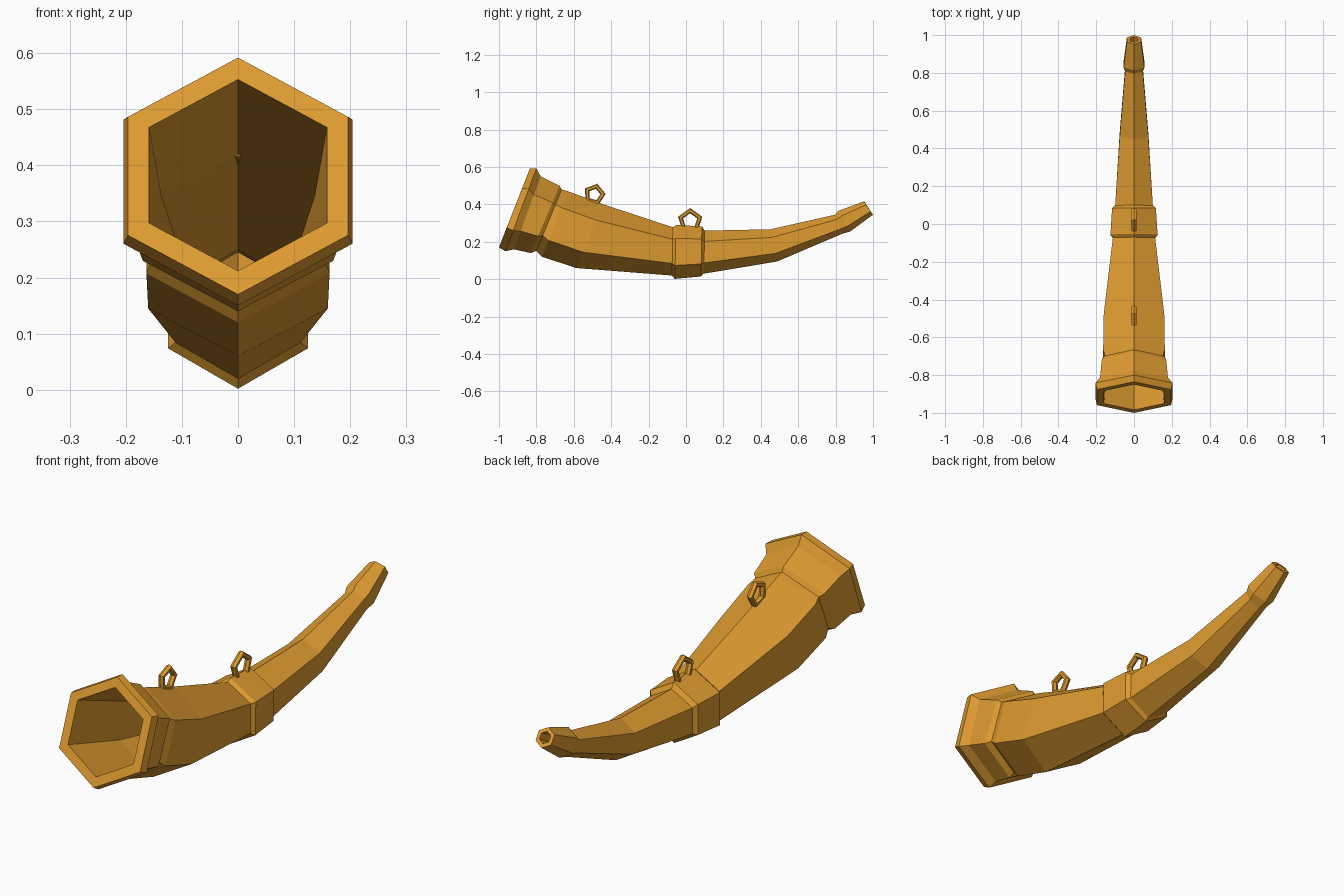
import bpy, bmesh
from math import pi, sin, cos, radians
from mathutils import Matrix, Vector

cube = bpy.data.objects.get("Cube")
if cube:
    bpy.data.objects.remove(cube, do_unlink=True)

brass = bpy.data.materials.new("golden brass")
brass.use_nodes = True
colour = (0.74, 0.33, 0.03, 1)
brass.diffuse_color = colour
brass.node_tree.nodes["Principled BSDF"].inputs["Base Color"].default_value = colour

SIDES = 6


def hexagon(bm, section):
    """Regular hexagon ring whose ridge and keel points are given as y, z, y, z."""
    top, bottom = Vector((0, *section[:2])), Vector((0, *section[2:]))
    centre, up = (top + bottom) / 2, (top - bottom) / 2
    side = Vector((up.length, 0, 0))
    return [bm.verts.new(centre + up * cos(a) + side * sin(a))
            for a in (2 * pi * k / SIDES for k in range(SIDES))]


def tube(name, sections):
    """Hollow shell: rings bridged in order, last one joined to the first."""
    bm = bmesh.new()
    rings = [hexagon(bm, s) for s in sections]
    for a, b in zip(rings, rings[1:] + rings[:1]):
        for k in range(SIDES):
            n = (k + 1) % SIDES
            bm.faces.new((a[k], a[n], b[n], b[k]))
    bmesh.ops.recalc_face_normals(bm, faces=bm.faces)
    mesh = bpy.data.meshes.new(name)
    bm.to_mesh(mesh)
    bm.free()
    mesh.materials.append(brass)
    ob = bpy.data.objects.new(name, mesh)
    bpy.context.collection.objects.link(ob)


def hanging_loop(name, y, z, radius, tilt):
    """Five-sided strap ring standing on the ridge."""
    bpy.ops.mesh.primitive_torus_add(major_segments=5, minor_segments=6,
                                     major_radius=radius, minor_radius=0.014)
    ob = bpy.context.object
    ob.name = name
    ob.matrix_world = (Matrix.Translation((0, y, z))
                       @ Matrix.Rotation(-radians(tilt), 4, 'X')
                       @ Matrix.Rotation(-pi / 2, 4, 'Y'))
    ob.data.materials.append(brass)


outside = [
    # flared rim and bell
    (-0.835, 0.592, -1.0, 0.17),
    (-0.80, 0.592, -0.965, 0.15),
    (-0.777, 0.55, -0.92, 0.16),
    (-0.675, 0.50, -0.83, 0.14),
    # groove and front collar
    (-0.665, 0.48, -0.80, 0.152),
    (-0.63, 0.47, -0.77, 0.12),
    (-0.44, 0.40, -0.585, 0.06),
    # middle band
    (-0.07, 0.278, -0.075, 0.02),
    (-0.053, 0.29, -0.06, 0.002),
    (0.085, 0.283, 0.08, 0.015),
    (0.10, 0.26, 0.095, 0.03),
    # tapering tail and mouthpiece
    (0.45, 0.267, 0.487, 0.095),
    (0.797, 0.345, 0.835, 0.243),
    (0.813, 0.365, 0.877, 0.255),
    (0.952, 0.417, 1.0, 0.345),
]
bore = [
    (0.962, 0.403, 0.99, 0.36),
    (0.806, 0.325, 0.828, 0.265),
    (0.455, 0.245, 0.48, 0.118),
    (-0.07, 0.25, -0.075, 0.046),
    (-0.535, 0.42, -0.65, 0.125),
    (-0.85, 0.553, -0.984, 0.212),
]
tube("horn_body", outside + bore)
hanging_loop("front_strap_loop", -0.49, 0.453, 0.046, 15)
hanging_loop("middle_strap_loop", 0.022, 0.313, 0.054, 0)
